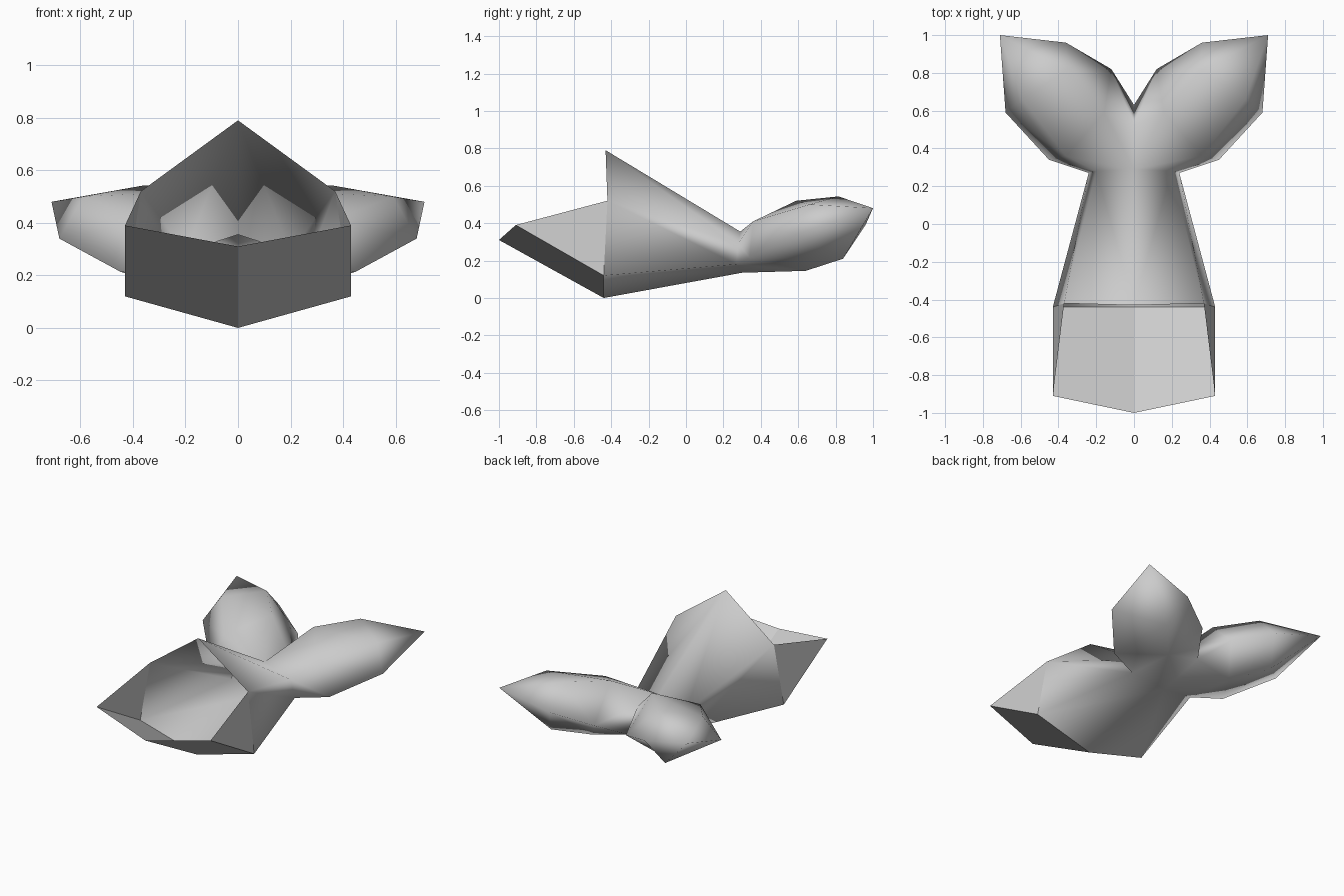
import bpy
import math

cube = bpy.data.objects.get("Cube")
if cube:
    bpy.data.objects.remove(cube, do_unlink=True)

grey = bpy.data.materials.new("plain_grey")
grey.use_nodes = True
tone = (0.6, 0.6, 0.6, 1.0)
grey.diffuse_color = tone
grey.node_tree.nodes["Principled BSDF"].inputs["Base Color"].default_value = tone


def mirrored_shell(name, faces, angle):
    """Build the left half from faces of points, then mirror it across x."""
    points = list(dict.fromkeys(p for face in faces for p in face))
    mesh = bpy.data.meshes.new(name)
    mesh.from_pydata(points, [], [[points.index(p) for p in face] for face in faces])
    mesh.materials.append(grey)
    obj = bpy.data.objects.new(name, mesh)
    bpy.context.collection.objects.link(obj)
    bpy.ops.object.select_all(action='DESELECT')
    obj.select_set(True)
    bpy.context.view_layer.objects.active = obj
    mirror = obj.modifiers.new("mirror", 'MIRROR')
    mirror.merge_threshold = 0.001
    bpy.ops.object.modifier_apply(modifier=mirror.name)
    if angle:
        bpy.ops.object.shade_smooth_by_angle(angle=math.radians(angle))


def loft(front, back, closed=False):
    """Join two cross-sections with quads."""
    n = len(front)
    return [(front[i], front[(i + 1) % n], back[(i + 1) % n], back[i])
            for i in range(n if closed else n - 1)]


# Half cross-sections of the hollow body: ridge, shoulder, lower edge, keel
mouth = [(0, -.43, .79), (.37, -.42, .52), (.43, -.44, .12), (0, -.44, 0)]
waist = [(0, .29, .355), (.2, .28, .29), (.24, .27, .18), (0, .3, .135)]
ridge, shoulder, side, keel = waist

# Fork between the lobes
fork_low, fork_high = (0, .63, .21), (0, .52, .36)

# Lobe cross-sections: crest, outer top, outer edge, belly, inner edge
lobe_root = [(.157, .59, .52), (.36, .36, .41), (.45, .34, .215),
             (.25, .64, .145), (.12, .82, .31)]
lobe_mid = [(.355, .815, .543), (.59, .66, .5), (.68, .59, .34),
            (.43, .84, .21), (.36, .96, .39)]
lobe_tip = (.71, 1, .48)
crest, outer_top, outer_edge, belly, inner_edge = lobe_root

# Body and the two tail lobes as one continuous skin
skin = loft(mouth, waist)
skin += [(ridge, shoulder, outer_top),
         (ridge, outer_top, crest),
         (shoulder, side, outer_edge, outer_top),
         (side, keel, belly, outer_edge),
         (keel, fork_low, belly),
         (fork_low, inner_edge, belly),
         (fork_low, fork_high, inner_edge),
         (fork_high, crest, inner_edge),
         (fork_high, ridge, crest)]
skin += loft(lobe_root, lobe_mid, closed=True)
skin += [(lobe_mid[i], lobe_mid[(i + 1) % 5], lobe_tip) for i in range(5)]
mirrored_shell("body_with_tail_lobes", skin, 130)

# Flat scoop-shaped lower lip in front of the mouth
lip_corner, lip_point = (.43, -.91, .39), (0, -1, .31)
scoop = [(lip_corner, mouth[2], mouth[1]),
         (lip_corner, lip_point, mouth[3], mouth[2])]
mirrored_shell("front_scoop", scoop, 0)
